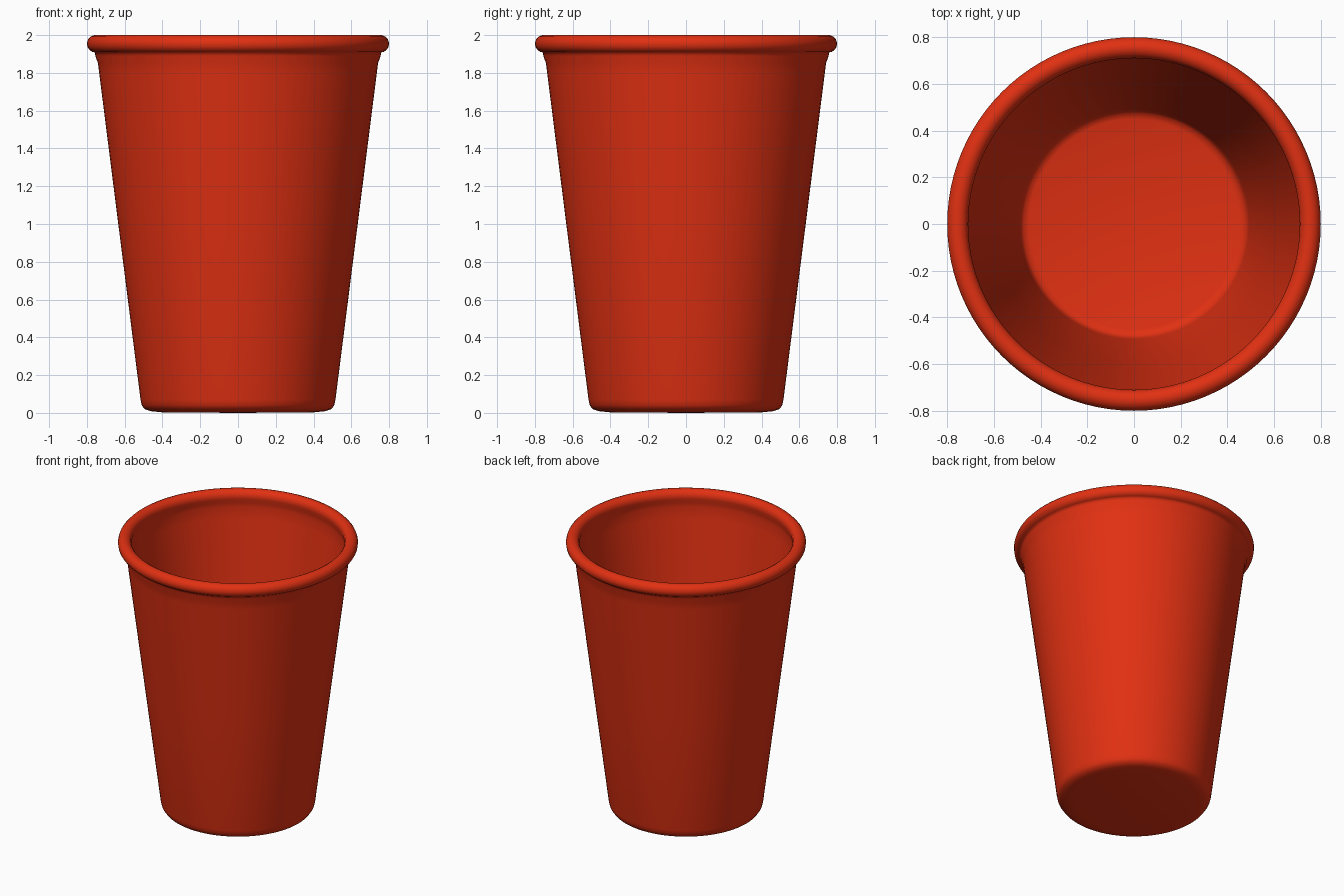
import bpy, bmesh, math

if "Cube" in bpy.data.objects:
    bpy.data.objects.remove(bpy.data.objects["Cube"])

# Cup cross-section (radius, height): underside, outer wall, rolled rim, inner wall, floor
outer = [(0, 0), (0.40, 0.003), (0.46, 0.009), (0.495, 0.02), (0.51, 0.042), (0.516, 0.07),
         (0.625, 0.93), (0.735, 1.80), (0.741, 1.85), (0.755, 1.89), (0.758, 1.908)]
rim = [(0.755 + 0.045 * math.cos(a), 1.954 + 0.046 * math.sin(a))
       for a in [math.radians(-70 + 25 * i) for i in range(11)]]
inner = [(0.711, 1.94), (0.718, 1.91), (0.722, 1.88), (0.711, 1.80), (0.60, 0.93),
         (0.493, 0.085), (0.487, 0.06), (0.475, 0.04), (0.45, 0.032), (0, 0.03)]
profile = outer + rim + inner

# Spin the profile round the vertical axis
bm = bmesh.new()
verts = [bm.verts.new((r, 0, z)) for r, z in profile]
edges = [bm.edges.new(pair) for pair in zip(verts, verts[1:])]
bmesh.ops.spin(bm, geom=verts + edges, cent=(0, 0, 0), axis=(0, 0, 1),
               angle=2 * math.pi, steps=96, use_merge=True)
bmesh.ops.remove_doubles(bm, verts=bm.verts, dist=0.0001)
bmesh.ops.recalc_face_normals(bm, faces=bm.faces)
for f in bm.faces:
    f.smooth = True
mesh = bpy.data.meshes.new("cup")
bm.to_mesh(mesh)
bm.free()
cup = bpy.data.objects.new("cup", mesh)
bpy.context.collection.objects.link(cup)

# Red plastic
red = bpy.data.materials.new("red_plastic")
red.diffuse_color = (0.75, 0.03, 0.006, 1)
red.use_nodes = True
red.node_tree.nodes["Principled BSDF"].inputs["Base Color"].default_value = red.diffuse_color
mesh.materials.append(red)
